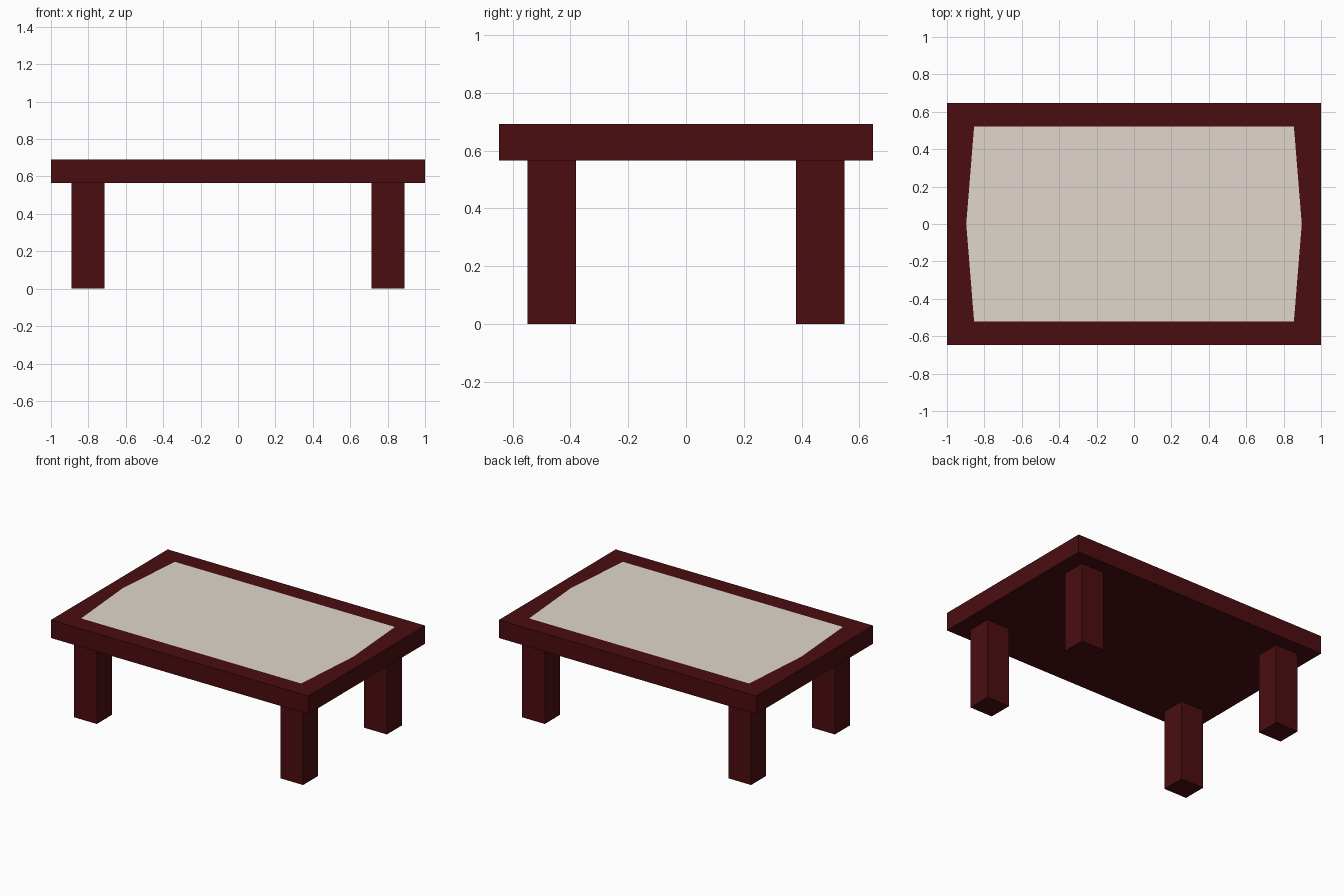
import bpy

if "Cube" in bpy.data.objects:
    bpy.data.objects.remove(bpy.data.objects["Cube"])

def material(name, color):
    m = bpy.data.materials.new(name)
    m.diffuse_color = (*color, 1)
    m.use_nodes = True
    m.node_tree.nodes["Principled BSDF"].inputs["Base Color"].default_value = m.diffuse_color
    return m

wood = material("dark_red_wood", (0.07, 0.004, 0.005))
cream = material("cream_panel", (0.75, 0.68, 0.61))

def box(name, lo, hi, mat):
    bpy.ops.mesh.primitive_cube_add(
        size=1, location=[(a + b) / 2 for a, b in zip(lo, hi)])
    ob = bpy.context.object
    ob.name = name
    ob.scale = [b - a for a, b in zip(lo, hi)]
    bpy.ops.object.transform_apply(location=False, rotation=False, scale=True)
    ob.data.materials.append(mat)
    return ob

# Table top slab
TOP, UNDER = 0.692, 0.565
box("table_top", (-1, -0.648, UNDER), (1, 0.648, TOP), wood)

# Four square legs
for sx, side in ((-1, "left"), (1, "right")):
    for sy, end in ((-1, "front"), (1, "back")):
        xs = sorted((sx * 0.713, sx * 0.89))
        ys = sorted((sy * 0.381, sy * 0.549))
        box(f"{end}_{side}_leg", (xs[0], ys[0], 0), (xs[1], ys[1], UNDER), wood)

# Six-sided inlay with a very slight ridge along its middle
verts = [(-0.855, -0.52, TOP + 0.0005), (0.855, -0.52, TOP + 0.0005),
         (0.897, 0, TOP + 0.002), (0.855, 0.52, TOP + 0.0005),
         (-0.855, 0.52, TOP + 0.0005), (-0.897, 0, TOP + 0.002)]
mesh = bpy.data.meshes.new("inlay_panel")
mesh.from_pydata(verts, [], [(0, 1, 2, 5), (5, 2, 3, 4)])
mesh.materials.append(cream)
panel = bpy.data.objects.new("inlay_panel", mesh)
bpy.context.collection.objects.link(panel)
